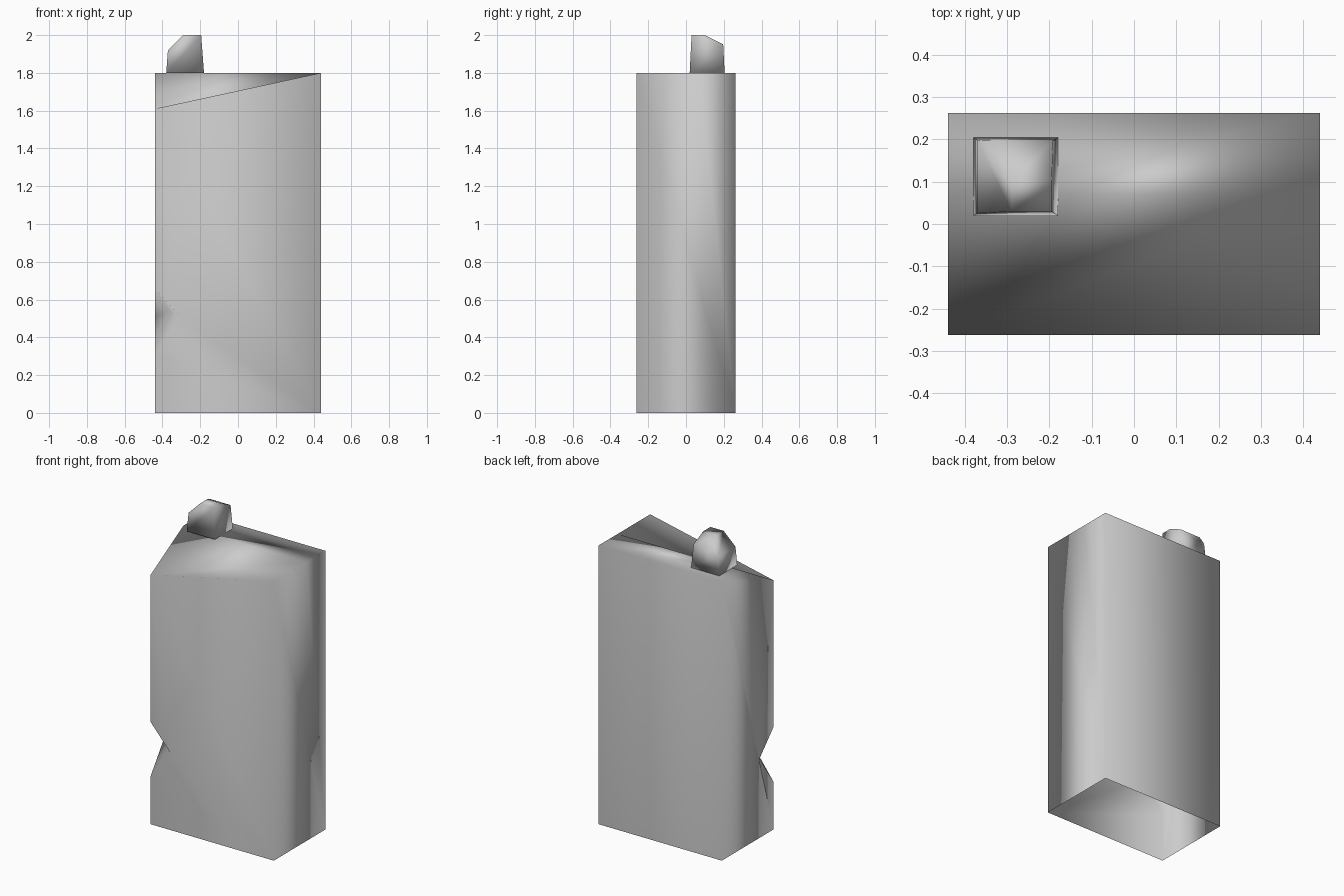
import bpy, bmesh
from mathutils import Vector

cube = bpy.data.objects.get("Cube")
if cube:
    bpy.data.objects.remove(cube, do_unlink=True)

grey = bpy.data.materials.new("plain_grey")
grey.use_nodes = True
colour = (0.6, 0.6, 0.6, 1)
grey.diffuse_color = colour
grey.node_tree.nodes["Principled BSDF"].inputs["Base Color"].default_value = colour


def finish(name, bm):
    """Turn a bmesh into a softly shaded object with area weighted normals."""
    mesh = bpy.data.meshes.new(name)
    bm.to_mesh(mesh)
    bm.free()
    mesh.materials.append(grey)
    mesh.shade_smooth()
    obj = bpy.data.objects.new(name, mesh)
    bpy.context.collection.objects.link(obj)
    soft = obj.modifiers.new("soft_normals", 'WEIGHTED_NORMAL')
    soft.mode = 'FACE_AREA'
    soft.weight = 50
    return obj


# Carton body: open bottom, sloping front roof, dented front corner
W, D, H = 0.44, 0.263, 1.8
LOW, RIDGE = 1.61, 0.07
points = {
    "front_low_a": (-W, -D, 0), "front_low_b": (W, -D, 0),
    "back_low_a": (-W, D, 0), "back_low_b": (W, D, 0),
    "front_top_a": (-W, -D, LOW), "front_top_b": (W, -D, H),
    "back_top_a": (-W, D, H), "back_top_b": (W, D, H),
    "ridge_a": (-W, RIDGE, H), "ridge_b": (W, RIDGE, H),
    "dent_top": (-W, -D, 0.66), "dent_base": (-W, -D, 0.31),
    "dent_front": (-0.3, -D, 0.5), "dent_side": (-W, -0.12, 0.51),
    "dent_tip": (-0.36, -0.18, 0.54),
}
faces = [
    # front, side, side and back walls
    "front_low_a front_low_b front_top_b front_top_a dent_top dent_front dent_base",
    "back_low_a front_low_a dent_base dent_side dent_top front_top_a ridge_a back_top_a",
    "front_low_b back_low_b back_top_b ridge_b front_top_b",
    "back_low_b back_low_a back_top_a back_top_b",
    # roof
    "ridge_a ridge_b back_top_b back_top_a",
    "front_top_a front_top_b ridge_b",
    "front_top_a ridge_b ridge_a",
    # dent
    "dent_top dent_tip dent_front", "dent_front dent_tip dent_base",
    "dent_base dent_tip dent_side", "dent_side dent_tip dent_top",
]
bm = bmesh.new()
verts = {name: bm.verts.new(co) for name, co in points.items()}
for face in faces:
    bm.faces.new([verts[name] for name in face.split()])
finish("carton_body", bm)

# Cap: tapered block with the top sliced on one side and at the back
bm = bmesh.new()
bmesh.ops.create_cube(bm, size=1)
for v in bm.verts:
    top = v.co.z > 0
    width, depth = (0.17, 0.165) if top else (0.2, 0.185)
    v.co = Vector((-0.28 + v.co.x * width, 0.112 + v.co.y * depth, 2.0 if top else H))
slices = [((-0.29, 0, 2.0), (-1, 0, 1)), ((0, 0.1, 2.0), (0, 0.5, 1))]
for co, normal in slices:
    cut = bmesh.ops.bisect_plane(bm, geom=bm.verts[:] + bm.edges[:] + bm.faces[:],
                                 plane_co=co, plane_no=normal, clear_outer=True)
    rim = [e for e in bm.edges if e.is_boundary]
    bmesh.ops.holes_fill(bm, edges=rim, sides=0)
bmesh.ops.recalc_face_normals(bm, faces=bm.faces[:])
finish("cap", bm)
